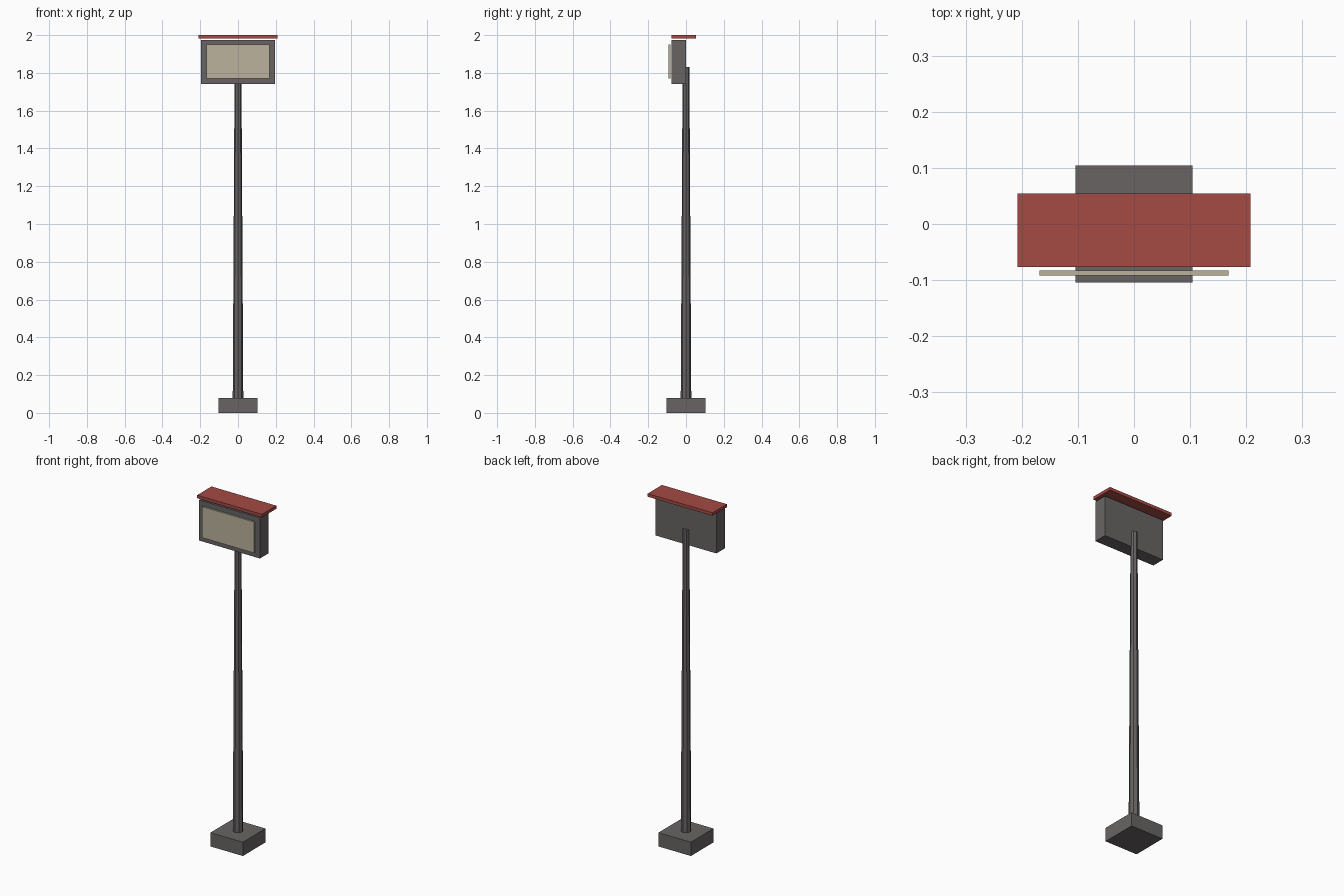
import bpy
import bmesh
from mathutils import Matrix, Vector

cube = bpy.data.objects.get("Cube")
if cube:
    bpy.data.objects.remove(cube, do_unlink=True)


def material(name, rgb):
    mat = bpy.data.materials.new(name)
    mat.use_nodes = True
    mat.diffuse_color = (*rgb, 1)
    mat.node_tree.nodes["Principled BSDF"].inputs["Base Color"].default_value = (*rgb, 1)
    return mat


def finish(name, bm, mat):
    mesh = bpy.data.meshes.new(name)
    bm.to_mesh(mesh)
    bm.free()
    mesh.materials.append(mat)
    obj = bpy.data.objects.new(name, mesh)
    bpy.context.collection.objects.link(obj)
    return obj


def box(name, half_width, y_range, z_range, mat):
    low = Vector((-half_width, y_range[0], z_range[0]))
    high = Vector((half_width, y_range[1], z_range[1]))
    bm = bmesh.new()
    bmesh.ops.create_cube(bm, size=1, matrix=Matrix.Translation((low + high) / 2)
                          @ Matrix.Diagonal((*(high - low), 1)))
    return finish(name, bm, mat)


def tapered_pole(name, sides, bottom_radius, top_radius, z_range, mat):
    bottom, top = z_range
    bm = bmesh.new()
    bmesh.ops.create_cone(bm, cap_ends=True, segments=sides,
                          radius1=bottom_radius, radius2=top_radius, depth=top - bottom,
                          matrix=Matrix.Translation((0, 0, (bottom + top) / 2)))
    return finish(name, bm, mat)


grey = material("dark grey metal", (0.138, 0.127, 0.127))
red = material("red roof", (0.376, 0.069, 0.06))
cream = material("cream panel", (0.497, 0.445, 0.337))

# Foot and post
box("base_block", 0.104, (-0.104, 0.104), (0, 0.08), grey)
tapered_pole("post", 8, 0.028, 0.018, (0.08, 1.83), grey)

# Sign head: casing, floating face panel and small roof
box("sign_casing", 0.195, (-0.077, 0), (1.74, 1.975), grey)
box("sign_panel", 0.168, (-0.092, -0.083), (1.77, 1.95), cream)
box("sign_roof", 0.208, (-0.077, 0.054), (1.982, 2), red)
